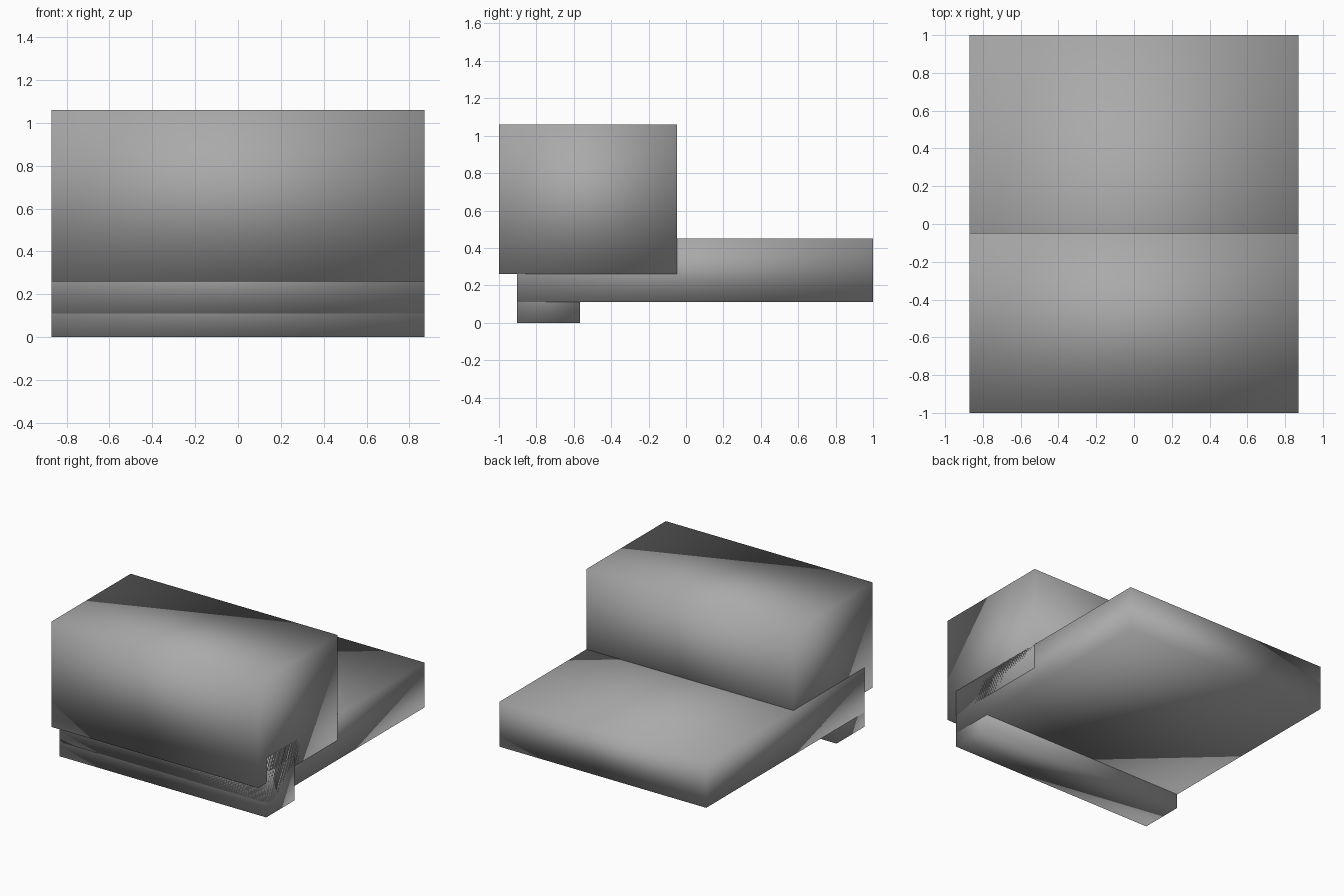
import bpy

cube = bpy.data.objects.get("Cube")
if cube:
    bpy.data.objects.remove(cube, do_unlink=True)

# Single grey finish
grey = bpy.data.materials.new("plain grey")
grey.use_nodes = True
colour = (0.4, 0.4, 0.4, 1)
grey.diffuse_color = colour
grey.node_tree.nodes["Principled BSDF"].inputs["Base Color"].default_value = colour

HALF_WIDTH = 0.87


def block(name, y0, y1, z0, z1):
    """Full-width box with soft shading across its edges."""
    bpy.ops.mesh.primitive_cube_add(size=2, location=(0, (y0 + y1) / 2, (z0 + z1) / 2))
    obj = bpy.context.object
    obj.name = name
    obj.scale = (HALF_WIDTH, (y1 - y0) / 2, (z1 - z0) / 2)
    bpy.ops.object.transform_apply(location=False, rotation=False, scale=True)
    bpy.ops.object.shade_smooth()
    obj.data.materials.append(grey)
    return obj


# Tall front block, long slab, and the foot that runs up into the slab
block("upper_block", -1.0, -0.047, 0.26, 1.06)
block("base_slab", -0.903, 1.0, 0.11, 0.45)
block("front_foot", -0.903, -0.566, 0.0, 0.34)
